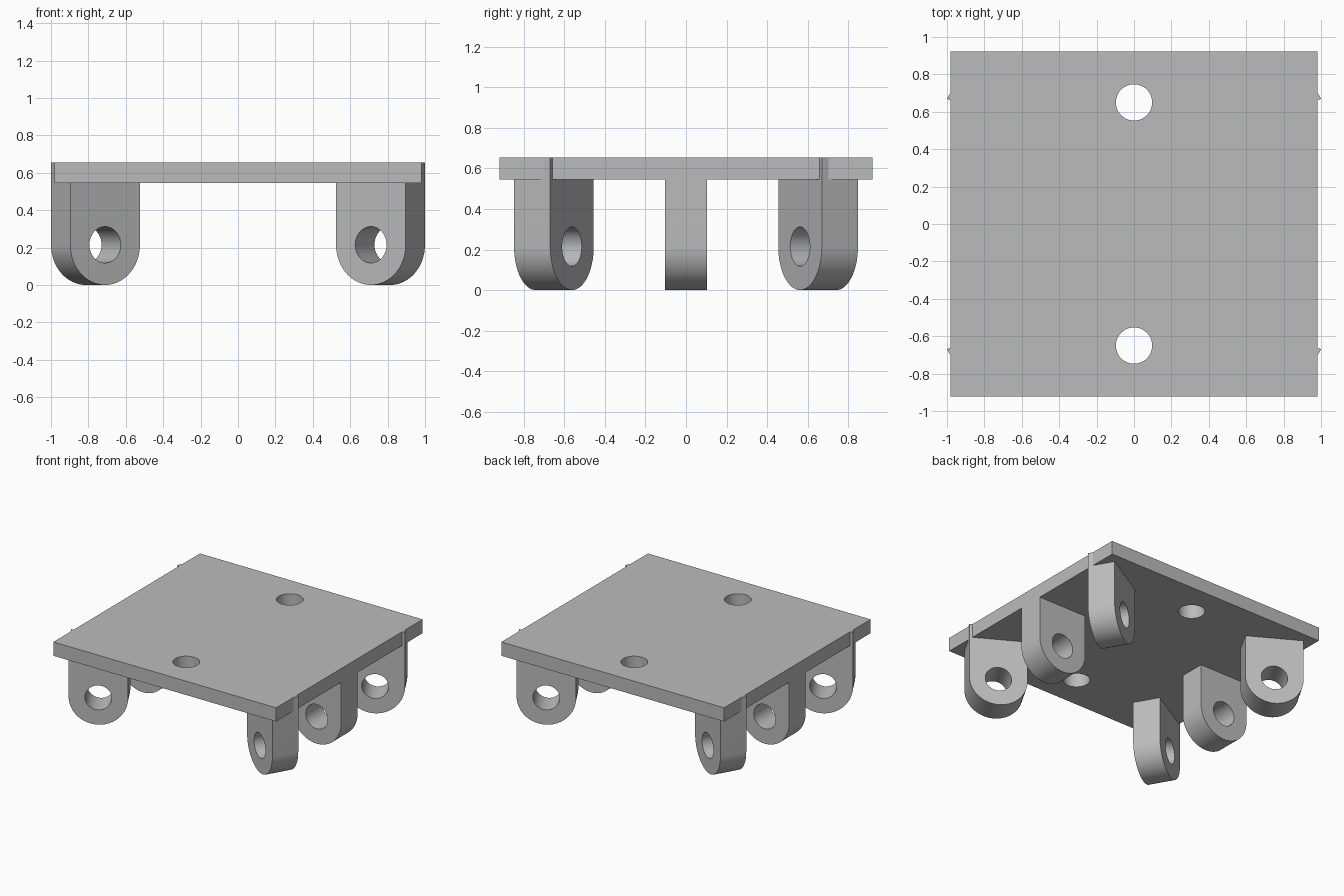
import bpy, bmesh
from math import sin, cos, pi, radians
from mathutils import Matrix

cube = bpy.data.objects.get("Cube")
if cube:
    bpy.data.objects.remove(cube, do_unlink=True)

TOP, UNDER = 0.655, 0.545         # plate faces
HALF_X, HALF_Y = 0.98, 0.921      # plate half sizes
LUG_R, LUG_T, HOLE_R = 0.215, 0.206, 0.097

grey = bpy.data.materials.new("plain_grey")
grey.use_nodes = True
colour = (0.5, 0.5, 0.5, 1)
grey.diffuse_color = colour
grey.node_tree.nodes["Principled BSDF"].inputs["Base Color"].default_value = colour


def prism(name, profile, depth, matrix):
    """Extrude a closed outline symmetrically along local z, then place it."""
    bm = bmesh.new()
    face = bm.faces.new([bm.verts.new((u, v, -depth / 2)) for u, v in profile])
    side = bmesh.ops.extrude_face_region(bm, geom=[face])["geom"]
    bmesh.ops.translate(bm, vec=(0, 0, depth),
                        verts=[g for g in side if isinstance(g, bmesh.types.BMVert)])
    bmesh.ops.recalc_face_normals(bm, faces=bm.faces)
    bm.transform(matrix)
    mesh = bpy.data.meshes.new(name)
    bm.to_mesh(mesh)
    bm.free()
    mesh.materials.append(grey)
    obj = bpy.data.objects.new(name, mesh)
    bpy.context.collection.objects.link(obj)
    return obj


def arc(radius, start, end, steps):
    return [(radius * cos(start + (end - start) * i / steps),
             radius * sin(start + (end - start) * i / steps)) for i in range(steps + 1)]


def drill(obj, depth, matrices):
    """Cut round holes, then shade the curved walls smooth."""
    bpy.ops.object.select_all(action="DESELECT")
    obj.select_set(True)
    bpy.context.view_layer.objects.active = obj
    for matrix in matrices:
        cutter = prism("hole_cutter", arc(HOLE_R, 0, 2 * pi, 48)[:-1], depth, matrix)
        cutter.hide_render = True
        mod = obj.modifiers.new("hole", "BOOLEAN")
        mod.operation, mod.solver, mod.object = "DIFFERENCE", "EXACT", cutter
        bpy.ops.object.modifier_apply(modifier=mod.name)
        bpy.data.objects.remove(cutter, do_unlink=True)
    bpy.ops.object.shade_smooth_by_angle(angle=radians(30))


# Flat plate with two mounting holes
centre = Matrix.Translation((0, 0, (TOP + UNDER) / 2))
plate = prism("base_plate", [(-HALF_X, -HALF_Y), (HALF_X, -HALF_Y),
                             (HALF_X, HALF_Y), (-HALF_X, HALF_Y)], TOP - UNDER, centre)
drill(plate, 0.5, [Matrix.Translation((0, y, 0)) @ centre for y in (-0.65, 0.65)])


def lug(name, x, y, angle, top):
    """Round-bottomed lug whose width runs along the given heading."""
    place = (Matrix.Translation((x, y, LUG_R)) @ Matrix.Rotation(angle, 4, "Z")
             @ Matrix.Rotation(pi / 2, 4, "X"))
    profile = arc(LUG_R, pi, 2 * pi, 32) + [(LUG_R, top - LUG_R), (-LUG_R, top - LUG_R)]
    drill(prism(name, profile, LUG_T, place), 0.5, [place])


# Three lugs on each side, the corner ones turned and reaching the plate top
for side, sx in (("left", 1), ("right", -1)):
    lug(f"{side}_middle_lug", sx * (HALF_X - LUG_R), 0, 0, UNDER)
    for end, sy in (("front", -1), ("back", 1)):
        lug(f"{side}_{end}_lug", sx * 0.762, sy * 0.652, sx * sy * pi / 6, TOP)
